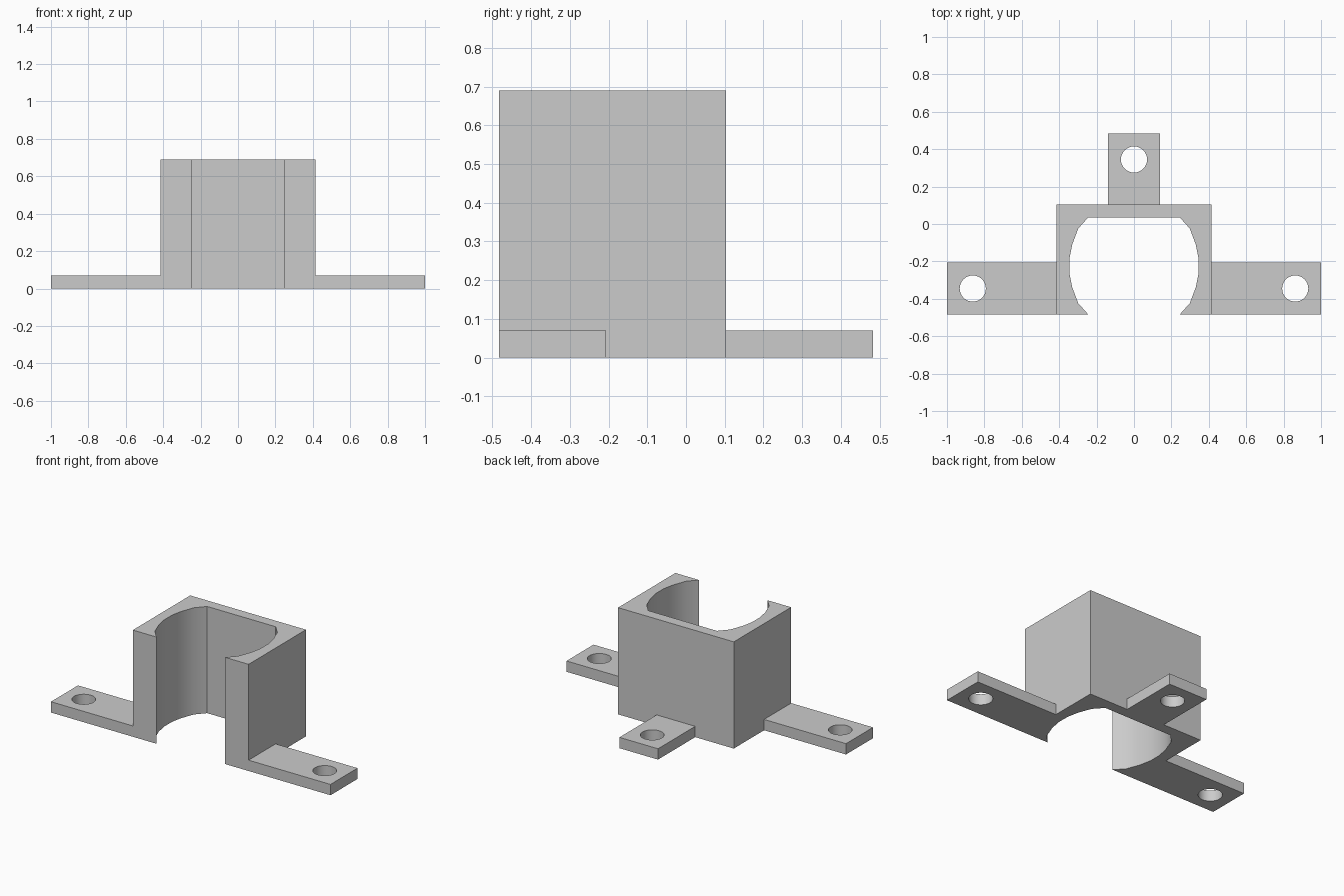
import bpy
import bmesh
from math import cos, sin, tau, radians

if "Cube" in bpy.data.objects:
    bpy.data.objects.remove(bpy.data.objects["Cube"])

grey = bpy.data.materials.new("light grey plastic")
grey.use_nodes = True
grey.diffuse_color = (0.6, 0.6, 0.6, 1)
grey.node_tree.nodes["Principled BSDF"].inputs["Base Color"].default_value = (0.6, 0.6, 0.6, 1)


def extrude_outline(name, loops, height):
    """Fill closed loops (outline, then holes) and raise them from the ground."""
    bm = bmesh.new()
    edges = []
    for loop in loops:
        verts = [bm.verts.new((x, y, 0)) for x, y in loop]
        edges += [bm.edges.new((v, verts[i - 1])) for i, v in enumerate(verts)]
    bmesh.ops.triangle_fill(bm, use_beauty=True, use_dissolve=False, edges=edges)
    grown = bmesh.ops.extrude_face_region(bm, geom=bm.faces[:])["geom"]
    top = [g for g in grown if isinstance(g, bmesh.types.BMVert)]
    bmesh.ops.translate(bm, verts=top, vec=(0, 0, height))
    bmesh.ops.recalc_face_normals(bm, faces=bm.faces[:])
    mesh = bpy.data.meshes.new(name)
    bm.to_mesh(mesh)
    bm.free()
    mesh.materials.append(grey)
    obj = bpy.data.objects.new(name, mesh)
    bpy.context.collection.objects.link(obj)
    bpy.ops.object.select_all(action="DESELECT")
    obj.select_set(True)
    bpy.context.view_layer.objects.active = obj
    bpy.ops.object.shade_smooth_by_angle(angle=radians(30))
    return obj


def circle(cx, cy, r, n=32):
    return [(cx + r * cos(tau * i / n), cy + r * sin(tau * i / n)) for i in range(n)]


def tab(name, x0, x1, y0, y1, hole):
    rect = [(x0, y0), (x1, y0), (x1, y1), (x0, y1)]
    extrude_outline(name, [rect, circle(*hole, 0.07)], 0.07)


# Holder body: square block with a rounded bore open at the front
FRONT, BACK, HALF = -0.483, 0.103, 0.414
MID = -0.224
arc = [(0.245, 0.259), (0.298, 0.2), (0.33, 0.115), (0.345, 0.04)]
bore = [(x, MID + d) for x, d in arc] + [(x, MID - d) for x, d in reversed(arc)]
right_half = bore + [(HALF, FRONT), (HALF, BACK)]
left_half = [(-x, y) for x, y in reversed(right_half)]
extrude_outline("holder_body", [right_half + left_half], 0.69)

# Mounting tabs with screw holes
tab("left_tab", HALF, 1, FRONT, -0.207, (0.862, -0.345))
tab("right_tab", -1, -HALF, FRONT, -0.207, (-0.862, -0.345))
tab("back_tab", -0.138, 0.138, BACK, 0.483, (0, 0.345))
